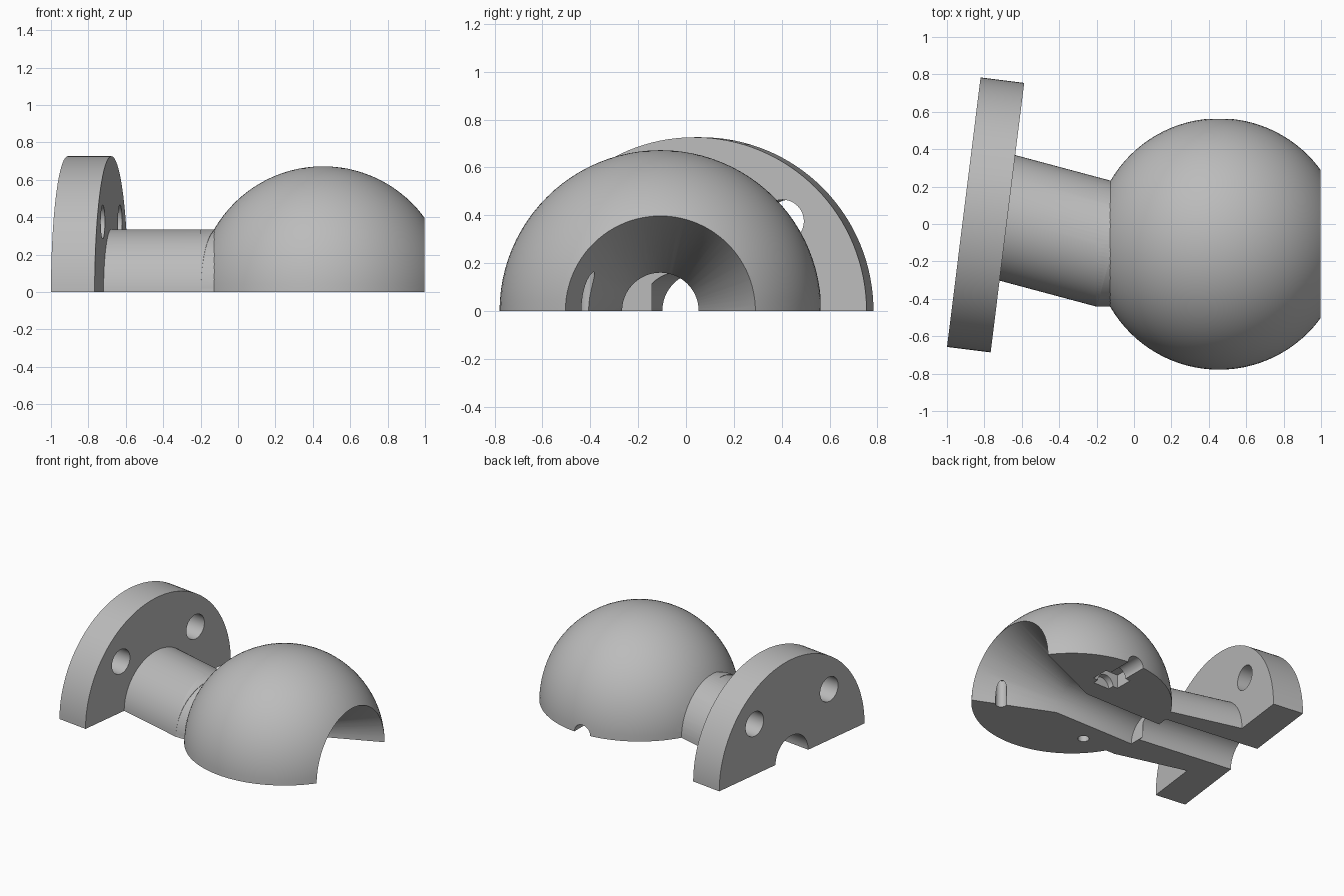
import bpy
import bmesh
from math import radians, sin, cos
from mathutils import Vector, Matrix

cube = bpy.data.objects.get("Cube")
if cube:
    bpy.data.objects.remove(cube, do_unlink=True)

grey = bpy.data.materials.new("plain_grey")
grey.use_nodes = True
GREY = (0.5, 0.5, 0.5, 1)
grey.diffuse_color = GREY
grey.node_tree.nodes["Principled BSDF"].inputs["Base Color"].default_value = GREY


def make(name, bm):
    mesh = bpy.data.meshes.new(name)
    bm.to_mesh(mesh)
    bm.free()
    mesh.materials.append(grey)
    obj = bpy.data.objects.new(name, mesh)
    bpy.context.collection.objects.link(obj)
    return obj


def rod(name, a, b, r1, r2=None, sides=96):
    """Cylinder or cone running from point a to point b."""
    a, b = Vector(a), Vector(b)
    axis = b - a
    turn = axis.to_track_quat('Z', 'Y').to_matrix().to_4x4()
    bm = bmesh.new()
    bmesh.ops.create_cone(bm, cap_ends=True, segments=sides, radius1=r1,
                          radius2=r1 if r2 is None else r2, depth=axis.length,
                          matrix=Matrix.Translation((a + b) / 2) @ turn)
    return make(name, bm)


def box(name, centre, size):
    bm = bmesh.new()
    bmesh.ops.create_cube(bm, size=1, matrix=Matrix.Translation(centre)
                          @ Matrix.Diagonal((*size, 1)))
    return make(name, bm)


def combine(target, tool, operation):
    tool.hide_render = True
    mod = target.modifiers.new(tool.name, 'BOOLEAN')
    mod.object, mod.operation, mod.solver = tool, operation, 'EXACT'
    bpy.context.view_layer.objects.active = target
    bpy.ops.object.modifier_apply(modifier=mod.name)
    bpy.data.objects.remove(tool, do_unlink=True)


# Key positions: ball centre, bend of the neck, flange centre and its axes
ball = Vector((0.455, -0.107, 0))
bend = Vector((-0.155, -0.107, 0))
back = Vector((-0.91, 0.063, 0))
tilt = radians(7.1)
normal = Vector((cos(tilt), -sin(tilt), 0))
side = Vector((sin(tilt), cos(tilt), 0))
up = Vector((0, 0, 1))
neck_dir = Vector((-cos(radians(15)), sin(radians(15)), 0))

# Ball
bm = bmesh.new()
bmesh.ops.create_uvsphere(bm, u_segments=96, v_segments=48, radius=0.672,
                          matrix=Matrix.Translation(ball))
body = make("split_ball_flange", bm)

# Collar, slanted neck and flange
solids = [
    rod("collar", ball, (-0.2, ball.y, 0), 0.335),
    rod("neck", bend - neck_dir * 0.045, bend + neck_dir * 0.64, 0.335),
    rod("flange", back, back + normal * 0.235, 0.726, sides=128),
]
for solid in solids:
    combine(body, solid, 'UNION')

# Flared mouth and the two offset bores
cuts = [
    rod("mouth", (0.455, ball.y, 0), (1.01, ball.y, 0), 0.16, 0.403),
    rod("ball_bore", (-0.2, ball.y, 0), (0.47, ball.y, 0), 0.16),
    rod("neck_bore", back - normal * 0.1, back + normal * 0.73, 0.163),
]
# Bolt holes
for s in (-1, 1):
    p = back + side * 0.372 * s + up * 0.375
    cuts.append(rod("bolt_hole", p - normal * 0.1, p + normal * 0.3, 0.09, sides=48))
# Clamp screw groove with nut pocket
cuts.append(rod("screw_groove", (0.455, 0.2, 0), (0.455, 0.7, 0), 0.065, sides=48))
cuts.append(box("nut_pocket", (0.455, 0.31, 0), (0.21, 0.13, 0.2)))
# Locating pin holes
for x in (0.09, 0.81):
    cuts.append(rod("pin_hole", (x, -0.42, -0.1), (x, -0.42, 0.2), 0.038, sides=32))
# Flat mouth end and flat split face
cuts.append(box("mouth_trim", (1.5, 0, 0), (1, 3, 3)))
cuts.append(box("split_trim", (0, 0, -1), (4, 4, 2)))
for cut in cuts:
    combine(body, cut, 'DIFFERENCE')

# Smooth shading with crisp edges
for o in bpy.context.selected_objects:
    o.select_set(False)
body.select_set(True)
bpy.context.view_layer.objects.active = body
bpy.ops.object.shade_smooth_by_angle(angle=radians(30))
